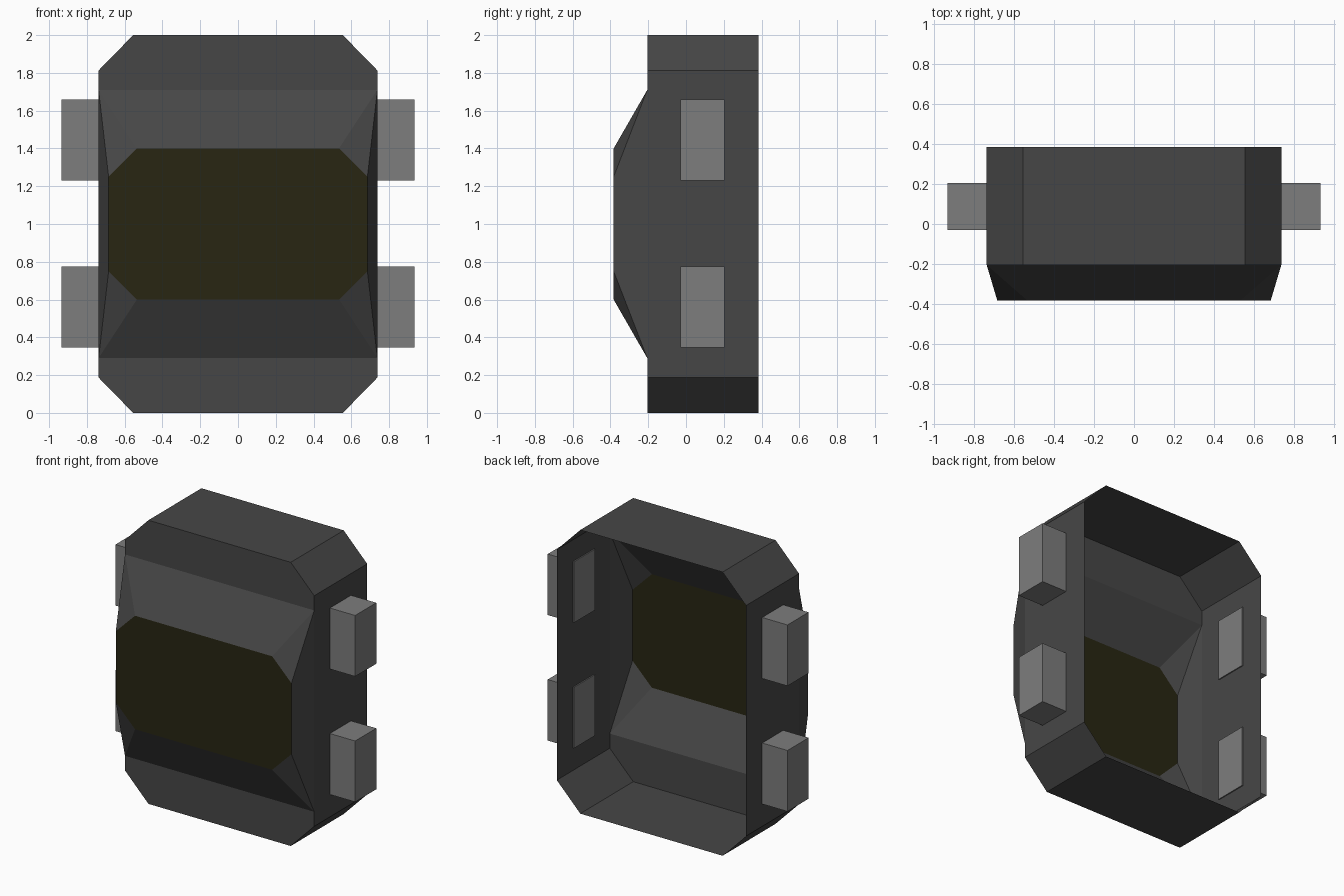
import bpy
import bmesh
from mathutils import Vector

old = bpy.data.objects.get("Cube")
if old:
    bpy.data.objects.remove(old, do_unlink=True)


def make_material(name, colour):
    mat = bpy.data.materials.new(name)
    mat.use_nodes = True
    rgba = (*colour, 1)
    mat.diffuse_color = rgba
    mat.node_tree.nodes["Principled BSDF"].inputs["Base Color"].default_value = rgba
    return mat


charcoal = make_material("charcoal casing", (0.062, 0.062, 0.062))
grey = make_material("grey lugs", (0.205, 0.205, 0.205))
olive = make_material("dark olive glass", (0.021, 0.019, 0.006))

BACK, RIM, FACE = 0.385, -0.205, -0.383   # depths along y
MID = 1.0                                 # mirror height
CENTRE = Vector((0, 0.1, MID))


def make_object(name, polygons, mat):
    """Weld polygons into one mesh, with every face turned outwards."""
    bm = bmesh.new()
    for poly in polygons:
        bm.faces.new([bm.verts.new(p) for p in poly])
    bmesh.ops.remove_doubles(bm, verts=bm.verts, dist=0.0005)
    bm.normal_update()
    for f in bm.faces:
        if f.normal.dot(f.calc_center_median() - CENTRE) < 0:
            f.normal_flip()
    mesh = bpy.data.meshes.new(name)
    bm.to_mesh(mesh)
    bm.free()
    mesh.materials.append(mat)
    obj = bpy.data.objects.new(name, mesh)
    bpy.context.collection.objects.link(obj)
    return obj


# Corner positions in one quarter of the shape, mirrored by sx and sz
def outer_flat(sx, sz, y): return (0.555 * sx, y, MID + 1.0 * sz)
def outer_side(sx, sz, y): return (0.738 * sx, y, MID + 0.813 * sz)
def shoulder(sx, sz): return (0.738 * sx, RIM, MID + 0.71 * sz)
def glass_flat(sx, sz): return (0.535 * sx, FACE, MID + 0.4 * sz)
def glass_side(sx, sz): return (0.685 * sx, FACE, MID + 0.25 * sz)


# Casing: open-backed eight-sided shell with a raised bezel
faces = []
for sz in (-1, 1):
    # end wall, flat rim and sloped bezel
    faces.append([outer_flat(-1, sz, RIM), outer_flat(1, sz, RIM),
                  outer_flat(1, sz, BACK), outer_flat(-1, sz, BACK)])
    faces.append([shoulder(-1, sz), outer_side(-1, sz, RIM), outer_flat(-1, sz, RIM),
                  outer_flat(1, sz, RIM), outer_side(1, sz, RIM), shoulder(1, sz)])
    faces.append([shoulder(-1, sz), shoulder(1, sz), glass_flat(1, sz), glass_flat(-1, sz)])
    for sx in (-1, 1):
        # chamfered wall and bezel corner
        faces.append([outer_flat(sx, sz, RIM), outer_side(sx, sz, RIM),
                      outer_side(sx, sz, BACK), outer_flat(sx, sz, BACK)])
        faces.append([shoulder(sx, sz), glass_side(sx, sz), glass_flat(sx, sz)])
for sx in (-1, 1):
    # side wall and side bezel
    faces.append([outer_side(sx, 1, BACK), outer_side(sx, 1, RIM), shoulder(sx, 1),
                  shoulder(sx, -1), outer_side(sx, -1, RIM), outer_side(sx, -1, BACK)])
    faces.append([shoulder(sx, 1), shoulder(sx, -1), glass_side(sx, -1), glass_side(sx, 1)])
make_object("casing", faces, charcoal)

# Glass panel closing the bezel
make_object("glass_panel", [[glass_flat(-1, 1), glass_flat(1, 1), glass_side(1, 1),
                             glass_side(1, -1), glass_flat(1, -1), glass_flat(-1, -1),
                             glass_side(-1, -1), glass_side(-1, 1)]], olive)

# Strap lugs, just piercing the side walls
for side, sx in (("left", 1), ("right", -1)):
    for level, z in (("lower", 0.56), ("upper", 1.445)):
        bpy.ops.mesh.primitive_cube_add(size=1, location=(0.8325 * sx, 0.0875, z))
        lug = bpy.context.object
        lug.name = f"{level}_{side}_lug"
        lug.scale = (0.205, 0.235, 0.43)
        bpy.ops.object.transform_apply(location=False, rotation=False, scale=True)
        lug.data.materials.append(grey)
